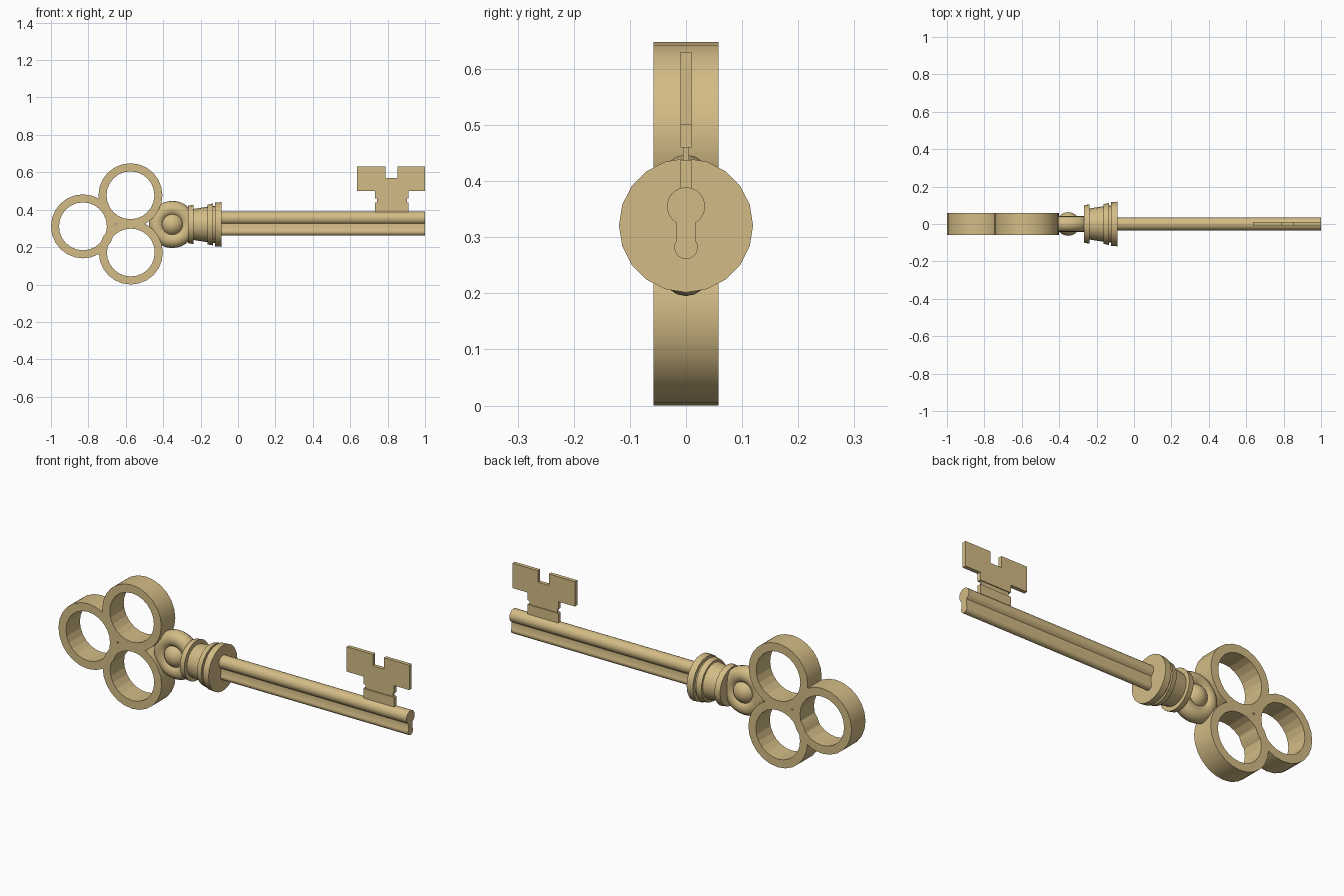
import bpy, bmesh, math
from mathutils import Vector, Matrix

if "Cube" in bpy.data.objects:
    bpy.data.objects.remove(bpy.data.objects["Cube"])

brass = bpy.data.materials.new("pale brass")
brass.diffuse_color = (0.65, 0.50, 0.235, 1)
brass.use_nodes = True
brass.node_tree.nodes["Principled BSDF"].inputs["Base Color"].default_value = brass.diffuse_color
AXIS_Z = 0.321


def finish(name, bm, smooth_angle=None):
    bmesh.ops.recalc_face_normals(bm, faces=bm.faces)
    me = bpy.data.meshes.new(name)
    bm.to_mesh(me)
    bm.free()
    ob = bpy.data.objects.new(name, me)
    bpy.context.collection.objects.link(ob)
    me.materials.append(brass)
    if smooth_angle:
        bpy.ops.object.select_all(action='DESELECT')
        bpy.context.view_layer.objects.active = ob
        ob.select_set(True)
        bpy.ops.object.shade_smooth_by_angle(angle=math.radians(smooth_angle))
    return ob


def lathe(name, profile, matrix, sides, closed, angle):
    """Spin a (height, radius) profile about local z, then place it."""
    bm = bmesh.new()
    vs = [bm.verts.new((r, 0, h)) for h, r in profile]
    for a, b in zip(vs, vs[1:] + vs[:1] if closed else vs[1:]):
        bm.edges.new((a, b))
    bmesh.ops.spin(bm, geom=bm.verts[:] + bm.edges[:], cent=(0, 0, 0), axis=(0, 0, 1),
                   angle=math.tau, steps=sides)
    bmesh.ops.remove_doubles(bm, verts=bm.verts, dist=1e-5)
    bmesh.ops.transform(bm, matrix=matrix, verts=bm.verts)
    return finish(name, bm, angle)


def prism(name, outline, direction, angle=None):
    """Extrude a flat outline along a direction."""
    bm = bmesh.new()
    face = bm.faces.new([bm.verts.new(p) for p in outline])
    ext = bmesh.ops.extrude_face_region(bm, geom=[face])
    bmesh.ops.translate(bm, vec=direction,
                        verts=[v for v in ext['geom'] if isinstance(v, bmesh.types.BMVert)])
    return finish(name, bm, angle)


def plate(name, points, half):
    return prism(name, [(x, -half, z) for x, z in points], Vector((0, 2 * half, 0)))


to_y = Matrix.Rotation(math.radians(90), 4, 'X')
to_x = Matrix.Rotation(math.radians(90), 4, 'Y')

# Trefoil bow: three overlapping rings
T = 0.058
ring = [(-T, 0.128), (-T, 0.171), (T, 0.171), (T, 0.128)]
for name, x, z in (("bow_ring_top", -0.575, 0.477), ("bow_ring_left", -0.829, 0.311),
                   ("bow_ring_bottom", -0.573, 0.171)):
    ob = lathe(name, ring, Matrix.Translation((x, 0, z)) @ to_y, 24, True, 30)
    for p in ob.data.polygons:      # faceted inside of the hole
        c = p.center
        if abs(p.normal.y) < 0.5 and math.hypot(c.x - x, c.z - z) < 0.14:
            p.use_smooth = False

# Round eye with a ball in its middle
at_eye = Matrix.Translation((-0.351, 0, AXIS_Z))
tube = [(0.042 * math.sin(i * math.tau / 16), 0.084 + 0.042 * math.cos(i * math.tau / 16))
        for i in range(16)]
lathe("eye_torus", tube, at_eye @ to_y, 32, True, 40)
bm = bmesh.new()
bmesh.ops.create_uvsphere(bm, u_segments=24, v_segments=16, radius=0.063, matrix=at_eye @ to_y)
finish("eye_ball", bm, 40)

# Stepped collar
collar = [(-.267, 0), (-.267, .100), (-.238, .105), (-.238, .083), (-.163, .095), (-.163, .106),
          (-.135, .112), (-.135, .100), (-.122, .100), (-.122, .117), (-.087, .1195), (-.087, 0)]
lathe("collar", collar, Matrix.Translation((0, 0, AXIS_Z)) @ to_x, 20, False, 30)

# Shaft with a keyhole-shaped section: big lobe above, small lobe below
def lobe(zc, r, half_waist, side, n):
    gap = math.asin(half_waist / r)
    a0, a1 = gap, math.tau - gap
    return [(-side * r * math.sin(a0 + (a1 - a0) * i / n),
             zc - side * r * math.cos(a0 + (a1 - a0) * i / n)) for i in range(n + 1)]


section = lobe(0.355, 0.034, 0.017, 1, 18) + lobe(0.282, 0.021, 0.017, -1, 12)
prism("shaft", [(-0.1, y, z) for y, z in section], Vector((1.1, 0, 0)), 35)

# Bit: foot, thin groove, and notched winged blade
plate("bit_foot", [(.733, .37), (.912, .37), (.912, .438), (.733, .438)], 0.01)
plate("bit_groove", [(.742, .43), (.903, .43), (.903, .47), (.742, .47)], 0.005)
plate("bit_blade", [(.733, .46), (.912, .46), (.912, .50), (1, .50), (1, .63), (.852, .63),
                    (.852, .57), (.788, .57), (.788, .63), (.637, .63), (.637, .50),
                    (.733, .50)], 0.01)
